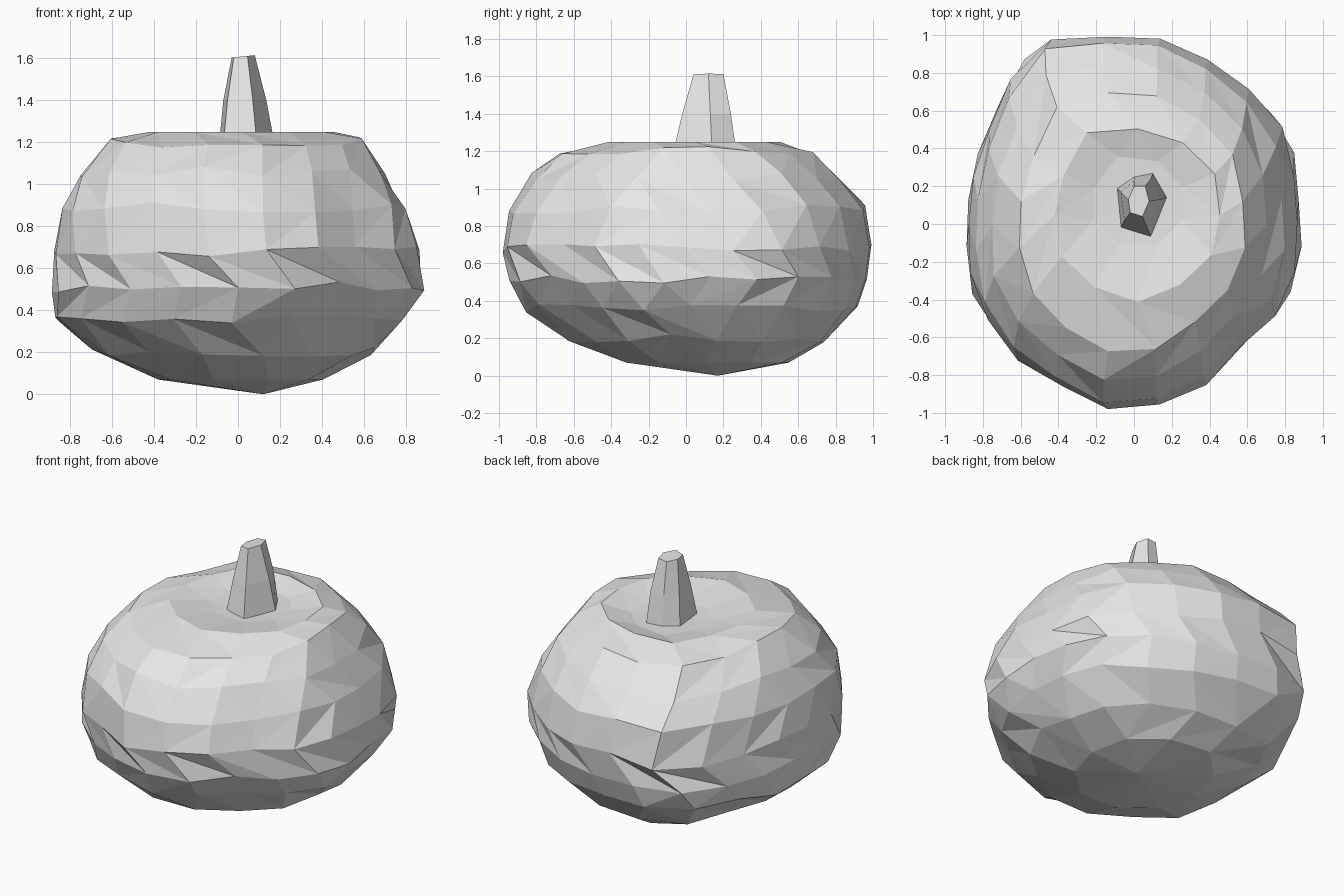
import bpy, bmesh, math, random
from mathutils import Vector

if "Cube" in bpy.data.objects:
    bpy.data.objects.remove(bpy.data.objects["Cube"])

random.seed(4)

grey = bpy.data.materials.new("plain grey")
grey.diffuse_color = (0.8, 0.8, 0.8, 1)
grey.use_nodes = True
grey.node_tree.nodes["Principled BSDF"].inputs["Base Color"].default_value = grey.diffuse_color

# Lopsided plan outline of the gourd, counter-clockwise
OUTLINE = [(.89, -.17), (.87, .15), (.85, .38), (.82, .49), (.66, .68), (.48, .83),
           (.17, .98), (-.38, 1.0), (-.55, .94), (-.65, .80), (-.72, .64), (-.86, .30),
           (-.89, 0), (-.88, -.35), (-.75, -.57), (-.62, -.73), (-.20, -.96),
           (-.08, -1.0), (.26, -.93), (.41, -.84), (.56, -.66), (.75, -.50), (.82, -.41)]


def plan_point(angle):
    """Where a ray from the centre meets the outline, scaled to a unit box."""
    d = Vector((math.cos(angle), math.sin(angle)))
    for i, a in enumerate(OUTLINE):
        a, b = Vector(a), Vector(OUTLINE[(i + 1) % len(OUTLINE)])
        e = b - a
        den = d.x * e.y - d.y * e.x
        if abs(den) < 1e-9:
            continue
        t = (a.x * e.y - a.y * e.x) / den
        s = (a.x * d.y - a.y * d.x) / den
        if t > 0 and -1e-6 <= s <= 1 + 1e-6:
            return d.x * t / .89, d.y * t
    return d.x, d.y


def zip_rings(bm, low, high):
    """Triangulate between two rings with different vertex counts."""
    n, m = len(low), len(high)
    i = j = 0
    while i < n or j < m:
        a, b = low[i % n], high[j % m]
        step_low = j >= m or (i < n and (i + 1) / n <= (j + 1) / m)
        if step_low:
            i += 1
            bm.faces.new((a, low[i % n], b))
        else:
            j += 1
            bm.faces.new((a, high[j % m], b))


def finish(bm, name):
    bmesh.ops.recalc_face_normals(bm, faces=bm.faces)
    mesh = bpy.data.meshes.new(name)
    bm.to_mesh(mesh)
    bm.free()
    mesh.materials.append(grey)
    bpy.context.collection.objects.link(bpy.data.objects.new(name, mesh))


# Gourd body: z, x range, y range, sides
RINGS = [(.07, -.38, .41, -.36, .55, 10),
         (.20, -.70, .65, -.66, .74, 16),
         (.36, -.87, .81, -.87, .92, 20),
         (.51, -.89, .89, -.96, .97, 22),
         (.68, -.875, .875, -1.0, 1.0, 22),
         (.89, -.84, .80, -.97, .965, 20),
         (1.06, -.75, .71, -.85, .84, 18),
         (1.20, -.61, .59, -.70, .70, 16),
         (1.25, -.42, .46, -.42, .51, 12),
         (1.21, -.22, .27, -.14, .36, 8)]
bm = bmesh.new()
rings = []
for k, (z, x0, x1, y0, y1, n) in enumerate(RINGS):
    ring = []
    for i in range(n):
        u, v = plan_point(2 * math.pi * (i + .5 * (k % 2)) / n)
        wobble = random.uniform(-.025, .025) if 0 < k < 8 else 0
        ring.append(bm.verts.new(((x0 + x1) / 2 + u * (x1 - x0) / 2,
                                  (y0 + y1) / 2 + v * (y1 - y0) / 2, z + wobble)))
    rings.append(ring)
for low, high in zip(rings, rings[1:]):
    zip_rings(bm, low, high)
for ring, tip in ((rings[0], (.12, .17, 0)), (rings[-1], (.04, .1, 1.20))):
    centre = bm.verts.new(tip)
    for i, v in enumerate(ring):
        bm.faces.new((v, ring[(i + 1) % len(ring)], centre))
finish(bm, "gourd_body")

# Tapered six-sided stem, sunk into the dip at the top
SECTIONS = [
    (1.19, [(-.09, .19), (-.07, -.02), (.09, -.07), (.175, .14), (.10, .27), (0, .25)]),
    (1.40, [(-.07, .17), (-.05, .02), (.07, -.02), (.135, .13), (.09, .24), (0, .23)]),
    (1.61, [(-.03, .13), (-.02, .06), (.045, .04), (.08, .12), (.06, .20), (0, .20)])]
bm = bmesh.new()
loops = [[bm.verts.new((x, y, z + (.1 * (x - .03) if z > 1.5 else 0))) for x, y in pts]
         for z, pts in SECTIONS]
for low, high in zip(loops, loops[1:]):
    for i in range(6):
        j = (i + 1) % 6
        bm.faces.new((low[i], low[j], high[j], high[i]))
bm.faces.new(loops[0][::-1])
bm.faces.new(loops[-1])
finish(bm, "stem")
